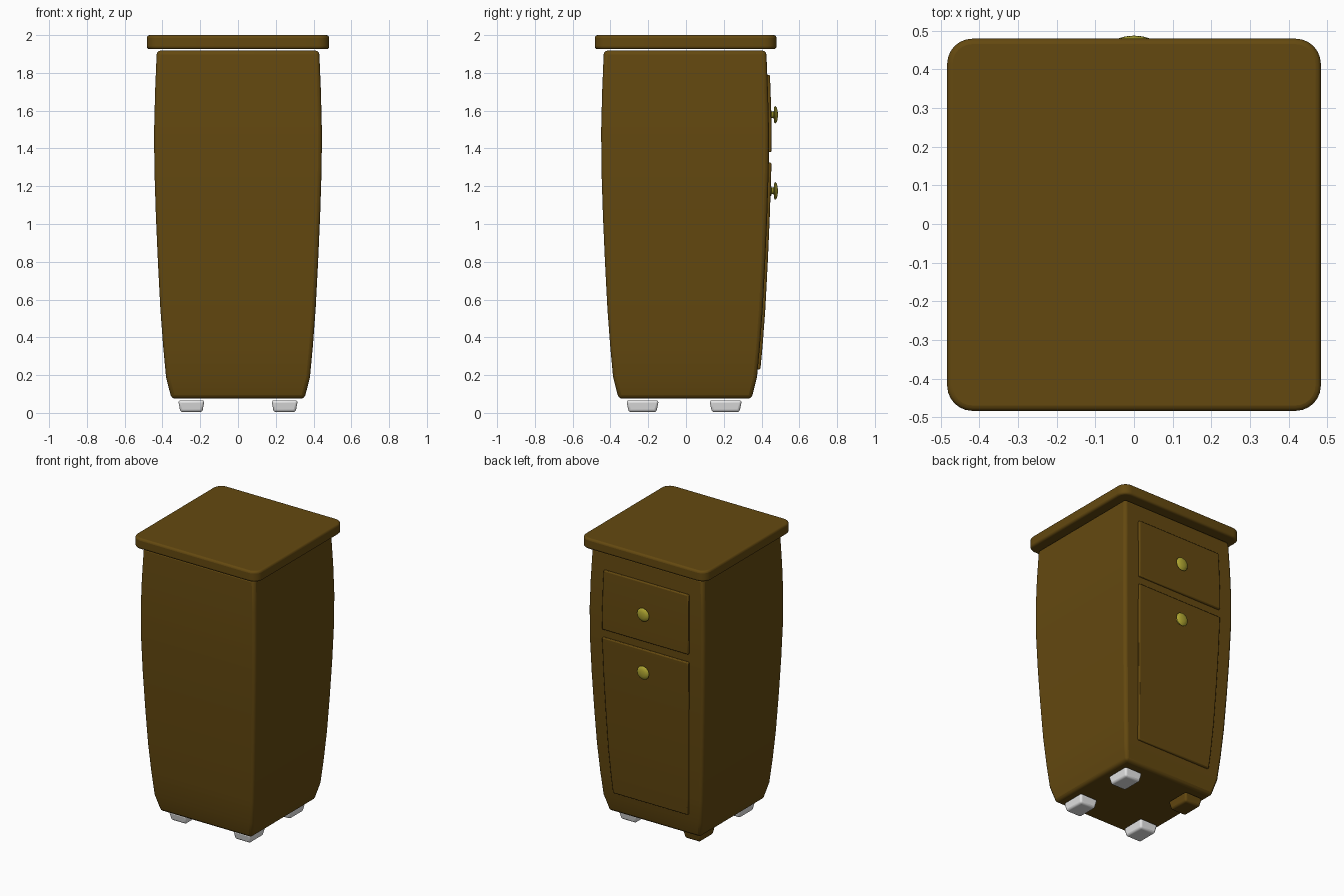
import bpy, bmesh, math

if "Cube" in bpy.data.objects:
    bpy.data.objects.remove(bpy.data.objects["Cube"])

def material(name, rgb):
    m = bpy.data.materials.new(name)
    m.diffuse_color = (*rgb, 1)
    m.use_nodes = True
    m.node_tree.nodes["Principled BSDF"].inputs["Base Color"].default_value = m.diffuse_color
    return m

WOOD = material("brown wood", (0.127, 0.066, 0.005))
BRASS = material("olive brass", (0.42, 0.37, 0.03))
GREY = material("light grey", (0.8, 0.8, 0.8))

# Bulging cabinet outline: height, half width
PROFILE = [(0.075, 0.352), (0.19, 0.381), (0.35, 0.396), (0.55, 0.411), (0.8, 0.424),
           (1.05, 0.435), (1.3, 0.443), (1.5, 0.444), (1.7, 0.439), (1.918, 0.43)]
Y_SHIFT = -0.005

def half(z):
    for (z0, h0), (z1, h1) in zip(PROFILE, PROFILE[1:]):
        if z <= z1:
            return h0 + (h1 - h0) * (z - z0) / (z1 - z0)
    return PROFILE[-1][1]

def loft(name, rings, mat, bevel, segments=3):
    """Rectangular rings (x0, x1, y0, y1, z) joined upward, edges rounded."""
    bm = bmesh.new()
    loops = [[bm.verts.new(p) for p in ((x0, y0, z), (x1, y0, z), (x1, y1, z), (x0, y1, z))]
             for x0, x1, y0, y1, z in rings]
    for a, b in zip(loops, loops[1:]):
        for i in range(4):
            j = (i + 1) % 4
            bm.faces.new((a[i], a[j], b[j], b[i]))
    bm.faces.new(loops[0][::-1])
    bm.faces.new(loops[-1])
    return finish(name, bm, mat, bevel, segments)

def finish(name, bm, mat, bevel=0, segments=3):
    bmesh.ops.recalc_face_normals(bm, faces=bm.faces)
    me = bpy.data.meshes.new(name)
    bm.to_mesh(me)
    bm.free()
    me.materials.append(mat)
    ob = bpy.data.objects.new(name, me)
    bpy.context.collection.objects.link(ob)
    if bevel:
        m = ob.modifiers.new("rounding", 'BEVEL')
        m.width, m.segments = bevel, segments
        m.limit_method, m.angle_limit = 'ANGLE', math.radians(40)
    bpy.ops.object.select_all(action='DESELECT')
    ob.select_set(True)
    bpy.context.view_layer.objects.active = ob
    bpy.ops.object.shade_smooth_by_angle(angle=math.radians(35))
    return ob

# Cabinet body
loft("cabinet_body", [(-h, h, -h + Y_SHIFT, h + Y_SHIFT, z) for z, h in PROFILE], WOOD, 0.02)

# Table top: plan corners rounded first, then the rims
bm = bmesh.new()
bmesh.ops.create_cube(bm, size=1)
for v in bm.verts:
    v.co = (v.co.x * 0.966, v.co.y * 0.962 - 0.002, 1.963 + v.co.z * 0.074)
upright = [e for e in bm.edges if abs(e.verts[0].co.z - e.verts[1].co.z) > 0.01]
bmesh.ops.bevel(bm, geom=upright, offset=0.065, segments=6, profile=0.5, affect='EDGES')
finish("table_top", bm, WOOD, 0.014)

# Drawer front and door, following the bulge on the back side
def panel(name, z0, z1):
    zs = [z0] + [z for z, _ in PROFILE if z0 < z < z1] + [z1]
    rings = []
    for z in zs:
        h = half(z)
        y = h + Y_SHIFT
        rings.append((-0.75 * h, 0.75 * h, y - 0.02, y + 0.014, z))
    loft(name, rings, WOOD, 0.007, 2)

panel("drawer_front", 1.38, 1.79)
panel("door", 0.23, 1.325)

# Turned knobs: (radius, distance along y)
KNOB = [(0.026, 0.435), (0.026, 0.45), (0.017, 0.454), (0.017, 0.464), (0.04, 0.467),
        (0.047, 0.472), (0.04, 0.48), (0.022, 0.485)]

def knob(name, z):
    n = 12
    bm = bmesh.new()
    rings = [[bm.verts.new((r * math.cos(2 * math.pi * i / n), y,
                            z + r * math.sin(2 * math.pi * i / n))) for i in range(n)]
             for r, y in KNOB]
    for a, b in zip(rings, rings[1:]):
        for i in range(n):
            bm.faces.new((a[i], a[(i + 1) % n], b[(i + 1) % n], b[i]))
    tip = bm.verts.new((0, 0.487, z))
    for i in range(n):
        bm.faces.new((rings[-1][i], rings[-1][(i + 1) % n], tip))
    bm.faces.new(rings[0])
    finish(name, bm, BRASS)

knob("drawer_knob", 1.578)
knob("door_knob", 1.175)

# Tapered feet; one is wooden
for side, sx in (("left", -1), ("right", 1)):
    for end, cy in (("front", -0.23), ("back", 0.21)):
        cx = sx * 0.247
        mat = WOOD if (side, end) == ("left", "back") else GREY
        loft(f"{end}_{side}_foot",
             [(cx - a, cx + a, cy - b, cy + b, z)
              for a, b, z in ((0.058, 0.073, 0.004), (0.07, 0.086, 0.066))], mat, 0.013)
